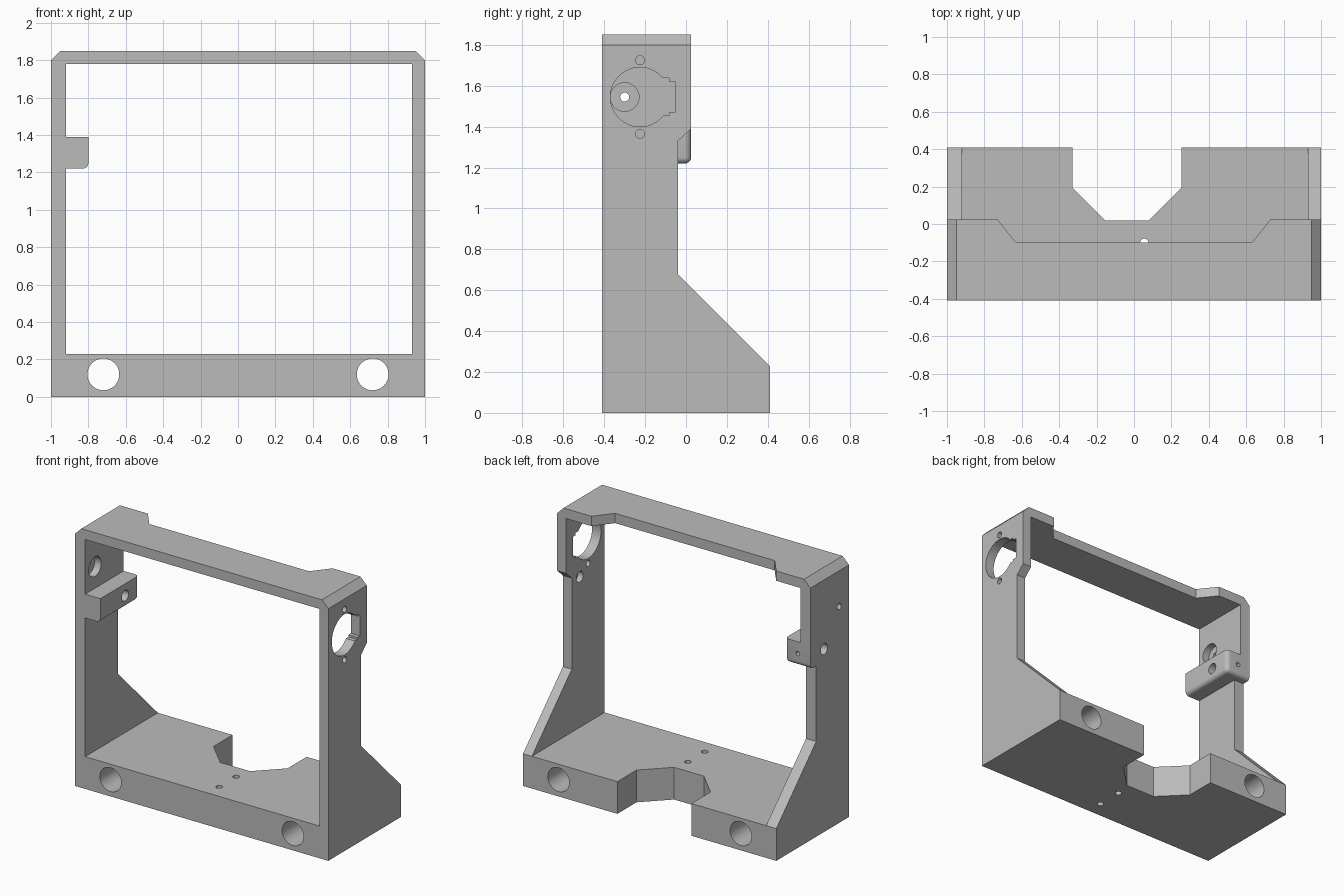
import bpy, bmesh, math
from mathutils import Vector

cube = bpy.data.objects.get("Cube")
if cube:
    bpy.data.objects.remove(cube, do_unlink=True)

grey = bpy.data.materials.new("plain_grey")
grey.use_nodes = True
grey.diffuse_color = (0.5, 0.5, 0.5, 1)
grey.node_tree.nodes["Principled BSDF"].inputs["Base Color"].default_value = (0.5, 0.5, 0.5, 1)


def prism(name, points, axis, lo, hi, rounded=None, radius=0.03):
    """Extrude a closed 2D profile along an axis; the profile uses the other two axes in order."""
    def place(p, d):
        return {"x": (d, p[0], p[1]), "y": (p[0], d, p[1]), "z": (p[0], p[1], d)}[axis]
    bm = bmesh.new()
    face = bm.faces.new([bm.verts.new(place(p, lo)) for p in points])
    extruded = bmesh.ops.extrude_face_region(bm, geom=[face], use_keep_orig=True)
    moved = [g for g in extruded["geom"] if isinstance(g, bmesh.types.BMVert)]
    bmesh.ops.translate(bm, verts=moved, vec=Vector(place((0, 0), hi - lo)))
    bmesh.ops.recalc_face_normals(bm, faces=bm.faces)
    if rounded:
        edges = [e for e in bm.edges if rounded(e)]
        bmesh.ops.bevel(bm, geom=edges, offset=radius, segments=5, profile=0.5, affect="EDGES")
    mesh = bpy.data.meshes.new(name)
    bm.to_mesh(mesh)
    bm.free()
    mesh.materials.append(grey)
    obj = bpy.data.objects.new(name, mesh)
    bpy.context.collection.objects.link(obj)
    return obj


def rect(a0, b0, a1, b1):
    return [(a0, b0), (a1, b0), (a1, b1), (a0, b1)]


def circle(a, b, r, n=48):
    return [(a + r * math.cos(2 * math.pi * i / n), b + r * math.sin(2 * math.pi * i / n))
            for i in range(n)]


def combine(target, tool, operation="DIFFERENCE"):
    tool.hide_render = True
    mod = target.modifiers.new(tool.name, "BOOLEAN")
    mod.operation, mod.solver, mod.object = operation, "EXACT", tool
    bpy.ops.object.select_all(action="DESELECT")
    bpy.context.view_layer.objects.active = target
    target.select_set(True)
    bpy.ops.object.modifier_apply(modifier=mod.name)
    bpy.data.objects.remove(tool, do_unlink=True)


FRONT, BACK, UPPER_BACK, TOP, FLOOR = -0.41, 0.41, 0.025, 1.85, 0.23

# Frame body from its side profile
side = [(FRONT, 0), (BACK, 0), (BACK, FLOOR), (-0.04, 0.68), (-0.04, 1.33),
        (UPPER_BACK, 1.39), (UPPER_BACK, TOP), (FRONT, TOP)]
frame = prism("frame", side, "x", -1, 1)

# Main window, base notch and top recess
combine(frame, prism("window", rect(-0.92, FLOOR, 0.93, 1.78), "y", -1, 1))
notch = [(-0.33, 0.6), (-0.33, 0.195), (-0.155, 0.02), (0.08, 0.02), (0.255, 0.195), (0.255, 0.6)]
combine(frame, prism("base_notch", notch, "z", -0.2, 0.5))
recess = [(-0.73, 0.2), (-0.73, UPPER_BACK), (-0.63, -0.1), (0.63, -0.1), (0.73, UPPER_BACK), (0.73, 0.2)]
combine(frame, prism("top_recess", recess, "z", 1.7, 2))

# Chamfered top corners
for s in (-1, 1):
    corner = [(s * 0.9, 1.9), (s * 1.05, 1.75), (s * 1.05, 1.9)]
    combine(frame, prism("corner_chamfer", corner, "y", -1, 1))


# Rod block on the right wall, with rounded lower and rear edges
def block_edge(e):
    at = lambda i, v: all(abs(p.co[i] - v) < 1e-4 for p in e.verts)
    inner, rear, low = at(0, -0.8), at(1, UPPER_BACK), at(2, 1.22)
    return inner + rear + low == 2


block = prism("rod_block", rect(-1, FRONT, -0.8, UPPER_BACK), "z", 1.22, 1.39, block_edge)
combine(frame, block, "UNION")

# Holes through the base
for s in (-1, 1):
    combine(frame, prism("base_bore", circle(s * 0.72, 0.12, 0.085), "y", -1, 1))
for y in (-0.1, -0.29):
    combine(frame, prism("floor_hole", circle(0.055, y, 0.022, 24), "z", -0.2, 0.5))

# Motor opening with its stepped side and screw holes
combine(frame, prism("motor_bore", circle(-0.225, 1.545, 0.145, 64), "x", 0.85, 1.1))
combine(frame, prism("motor_step", rect(-0.2, 1.455, -0.083, 1.637), "x", 0.85, 1.1))
combine(frame, prism("motor_slot", rect(-0.2, 1.47, -0.053, 1.62), "x", 0.85, 1.1))
for z in (1.365, 1.725):
    combine(frame, prism("screw_hole", circle(-0.225, z, 0.022, 24), "x", 0.85, 1.1))

# Shaft seat opposite the motor, then the rod bores
combine(frame, prism("shaft_hole", circle(-0.3, 1.545, 0.022, 24), "x", -1.1, -0.85))
combine(frame, prism("shaft_seat", circle(-0.3, 1.545, 0.07), "x", -0.97, -0.85))
combine(frame, prism("rod_bore", circle(-0.13, 1.305, 0.038, 32), "x", -1.1, -0.7))
combine(frame, prism("rod_socket", circle(-0.13, 1.305, 0.038, 32), "x", 0.88, 0.97))
combine(frame, prism("set_screw_hole", circle(-0.9, 1.305, 0.016, 24), "y", -0.13, 0.1))

bpy.ops.object.select_all(action="DESELECT")
frame.select_set(True)
bpy.context.view_layer.objects.active = frame
bpy.ops.object.shade_smooth_by_angle(angle=math.radians(30))
